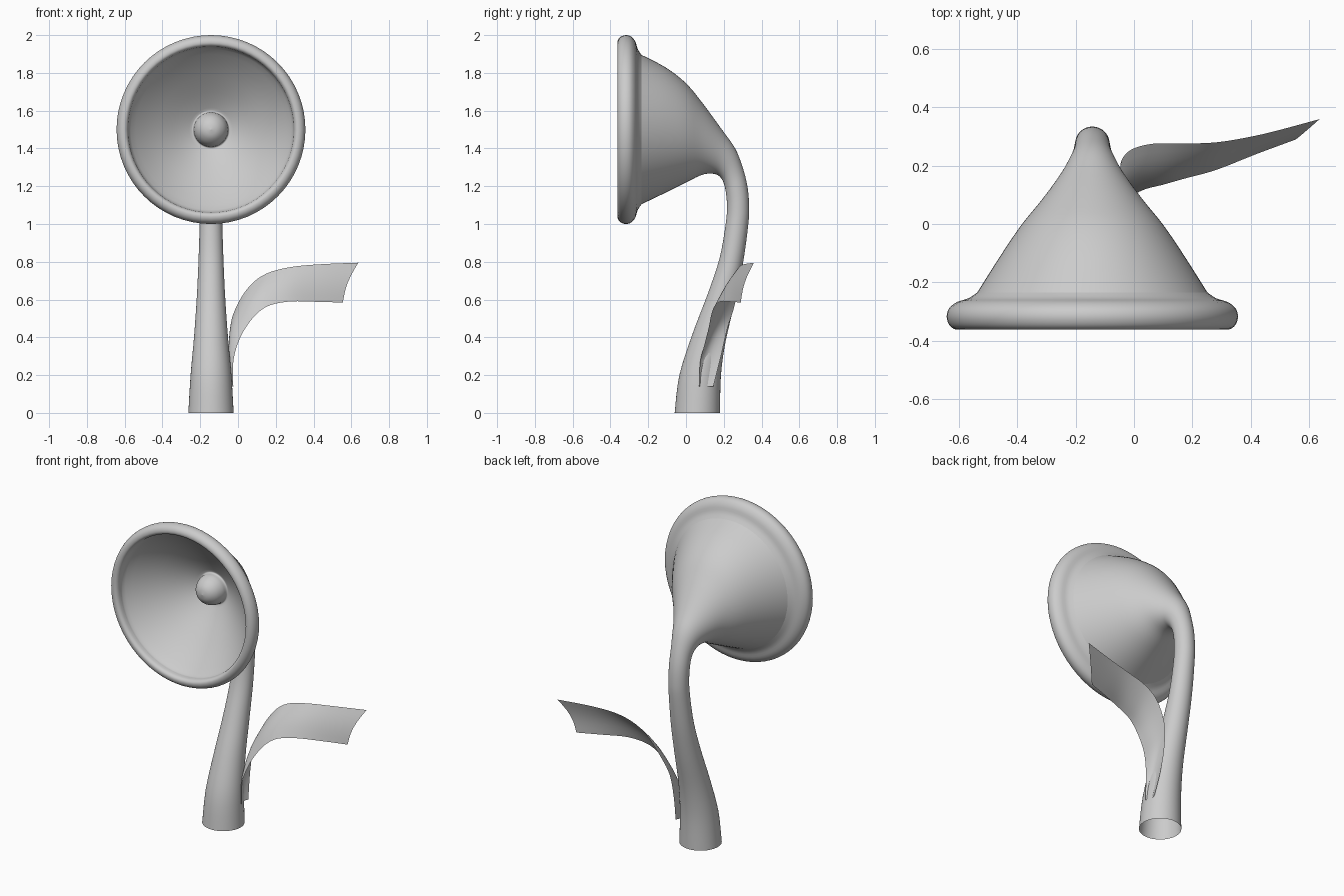
import bpy, math
from mathutils import Vector

cube = bpy.data.objects.get("Cube")
if cube:
    bpy.data.objects.remove(cube)

AXIS_X = -0.143    # centre line of stem and bell
BELL_Z = 1.5       # height of the bell axis
SIDES = 64

grey = bpy.data.materials.new("plain grey")
grey.use_nodes = True
colour = (0.6, 0.6, 0.6, 1)
grey.diffuse_color = colour
grey.node_tree.nodes["Principled BSDF"].inputs["Base Color"].default_value = colour


def smooth_rows(rows, steps):
    """Catmull-Rom interpolation through rows of numbers."""
    rows = [Vector(r) for r in rows]
    out = []
    for i in range(len(rows) - 1):
        a, b = rows[max(i - 1, 0)], rows[i]
        c, d = rows[i + 1], rows[min(i + 2, len(rows) - 1)]
        for s in range(steps):
            t = s / steps
            out.append(0.5 * (2 * b + (c - a) * t + (2 * a - 5 * b + 4 * c - d) * t * t
                              + (3 * b - a - 3 * c + d) * t ** 3))
    return out + [rows[-1]]


def skin(name, rings, closed, angle=60):
    """Join equal-length rings of points into a smooth surface."""
    n = len(rings[0])
    verts = [p for ring in rings for p in ring]
    faces = []
    for i in range(len(rings) - 1):
        for j in range(n if closed else n - 1):
            k = (j + 1) % n
            faces.append((i * n + j, i * n + k, (i + 1) * n + k, (i + 1) * n + j))
    mesh = bpy.data.meshes.new(name)
    mesh.from_pydata(verts, [], faces)
    mesh.materials.append(grey)
    obj = bpy.data.objects.new(name, mesh)
    bpy.context.collection.objects.link(obj)
    bpy.ops.object.select_all(action='DESELECT')
    obj.select_set(True)
    bpy.context.view_layer.objects.active = obj
    bpy.ops.object.shade_smooth_by_angle(angle=math.radians(angle))
    return obj


def ellipse(row):
    """Ring through a back point and a front point with a given half width."""
    yb, zb, yf, zf, half = row
    ring = []
    for j in range(SIDES):
        a = 2 * math.pi * j / SIDES
        c = math.cos(a)
        ring.append((AXIS_X + half * math.sin(a),
                     (yb + yf) / 2 + c * (yb - yf) / 2,
                     (zb + zf) / 2 + c * (zb - zf) / 2))
    return ring


def circle_row(y, r):
    return (y, BELL_Z + r, y, BELL_Z - r, r)


# Stem that bends forward and flares into the bell: back y z, front y z, half width
stem_rows = [
    (.18, 0, -.06, 0, .12),
    (.185, .2, -.035, .2, .108),
    (.21, .38, .035, .42, .09),
    (.262, .6, .115, .63, .075),
    (.303, .8, .178, .82, .066),
    (.33, 1.0, .21, 1.0, .06),
    (.334, 1.1, .217, 1.09, .059),
    (.325, 1.2, .212, 1.16, .06),
    (.30, 1.3, .203, 1.205, .063),
    (.26, 1.4, .188, 1.24, .077),
    (.19, 1.5, .155, 1.264, .108),
    (.08, 1.65, .09, 1.262, .172),
    (-.005, 1.75, 0, 1.22, .243),
    (-.11, 1.83, -.11, 1.165, .316),
    circle_row(-.235, .395),
]
skin("stem_and_bell", [ellipse(r) for r in smooth_rows(stem_rows, 4)], True)

# Rolled rim
rim = [(-.235, .395), (-.255, .425), (-.268, .465), (-.29, .492), (-.318, .5),
       (-.345, .492), (-.36, .475), (-.362, .455), (-.35, .442), (-.33, .438)]
skin("bell_rim", [ellipse(circle_row(*p)) for p in smooth_rows(rim, 3)], True)

# Hollow of the bell with the rounded knob at its centre
hollow = [(-.33, .438), (-.3, .425), (-.2, .325), (-.1, .2), (-.045, .115), (-.04, .094),
          (-.07, .09), (-.11, .073), (-.14, .04), (-.15, .001)]
skin("bell_hollow", [ellipse(circle_row(*p)) for p in smooth_rows(hollow, 3)], True)

# Thin curling leaf: front edge x y z, back edge x y z
leaf_rows = [
    (-.025, .07, .14, -.03, .145, .14),
    (-.025, .075, .27, -.045, .185, .30),
    (.0, .1, .37, -.042, .22, .45),
    (.04, .12, .45, -.01, .255, .56),
    (.1, .135, .525, .06, .275, .67),
    (.17, .155, .57, .15, .277, .737),
    (.28, .185, .59, .28, .28, .772),
    (.42, .24, .588, .44, .308, .787),
    (.555, .29, .584, .637, .36, .795),
]
leaf = []
for row in smooth_rows(leaf_rows, 4):
    front, back = Vector(row[:3]), Vector(row[3:])
    bow = Vector((-.015, -.014, 0))
    leaf.append([front.lerp(back, t / 6) + bow * math.sin(math.pi * t / 6) for t in range(7)])
skin("leaf", leaf, False)
